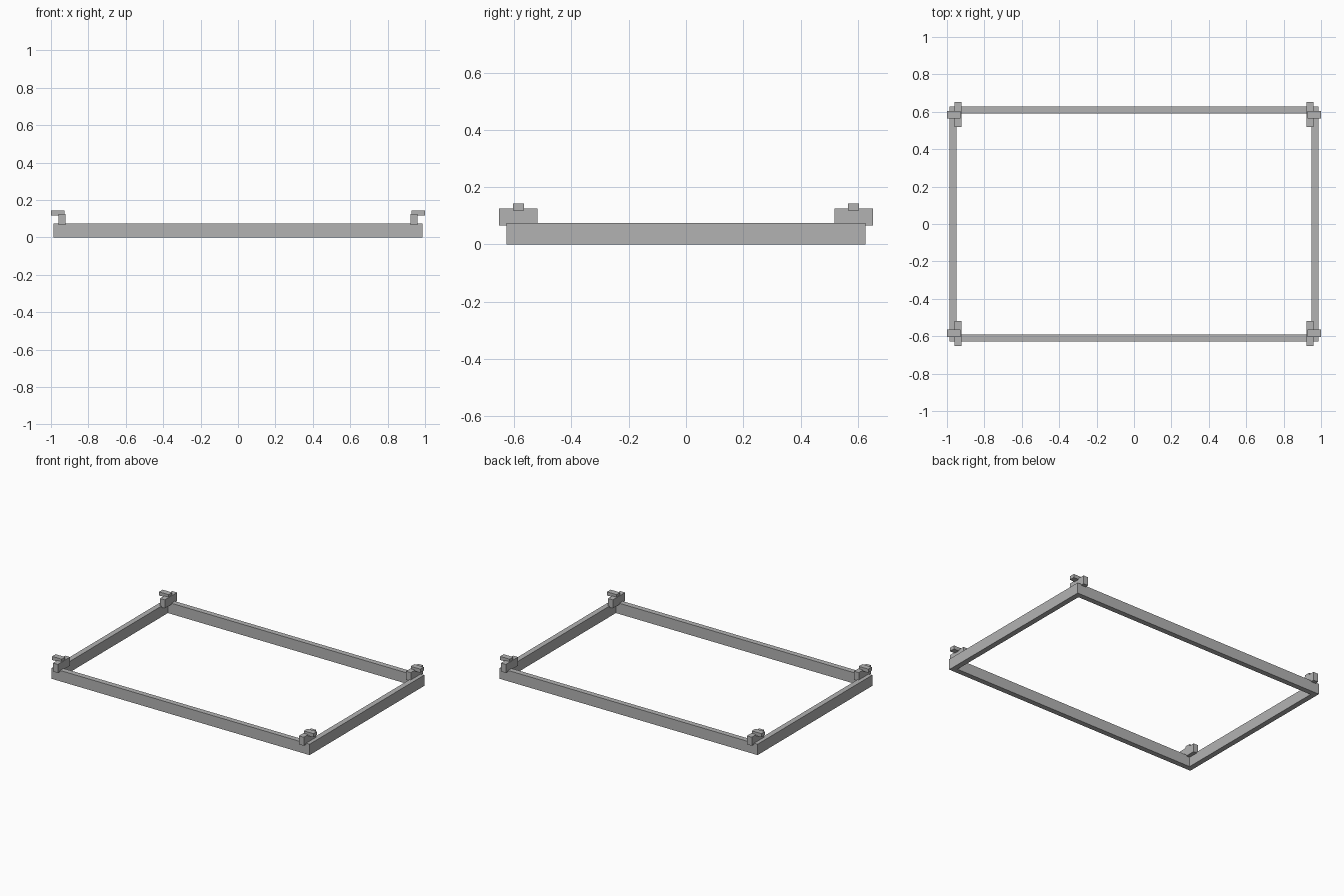
import bpy
import bmesh

default = bpy.data.objects.get("Cube")
if default:
    bpy.data.objects.remove(default, do_unlink=True)

# Single flat grey
grey = bpy.data.materials.new("plain_grey")
grey.use_nodes = True
colour = (0.45, 0.45, 0.45, 1)
grey.diffuse_color = colour
grey.node_tree.nodes["Principled BSDF"].inputs["Base Color"].default_value = colour


def finish(name, bm):
    bmesh.ops.recalc_face_normals(bm, faces=bm.faces)
    mesh = bpy.data.meshes.new(name)
    bm.to_mesh(mesh)
    bm.free()
    mesh.materials.append(grey)
    obj = bpy.data.objects.new(name, mesh)
    bpy.context.collection.objects.link(obj)
    return obj


def box(name, xs, ys, zs):
    bm = bmesh.new()
    bmesh.ops.create_cube(bm, size=1)
    for v in bm.verts:
        for axis, (low, high) in enumerate((xs, ys, zs)):
            v.co[axis] = high if v.co[axis] > 0 else low
    return finish(name, bm)


def mitred_frame(name, half_x, half_y, width, height):
    bm = bmesh.new()
    rings = []
    for sx, sy in ((-1, -1), (1, -1), (1, 1), (-1, 1)):
        ring = [bm.verts.new((sx * (half_x - inset), sy * (half_y - inset), z))
                for inset, z in ((0, 0), (width, 0), (width, height), (0, height))]
        rings.append(ring)
    for i in range(4):
        a, b = rings[i], rings[(i + 1) % 4]
        for j in range(4):
            k = (j + 1) % 4
            bm.faces.new((a[j], b[j], b[k], a[k]))
    return finish(name, bm)


# Rectangular rail frame
mitred_frame("rail_frame", 0.987, 0.627, 0.037, 0.075)

# Corner brackets: an upright block with an outward catch on top
for side, sx in (("left", 1), ("right", -1)):
    for end, sy in (("front", -1), ("back", 1)):
        def span(sign, low, high):
            return sorted((sign * low, sign * high))
        label = f"{end}_{side}"
        box(f"{label}_bracket", span(sx, 0.923, 0.96),
            span(sy, 0.518, 0.652), (0.067, 0.126))
        box(f"{label}_catch", span(sx, 0.927, 1.0),
            span(sy, 0.565, 0.604), (0.118, 0.143))
